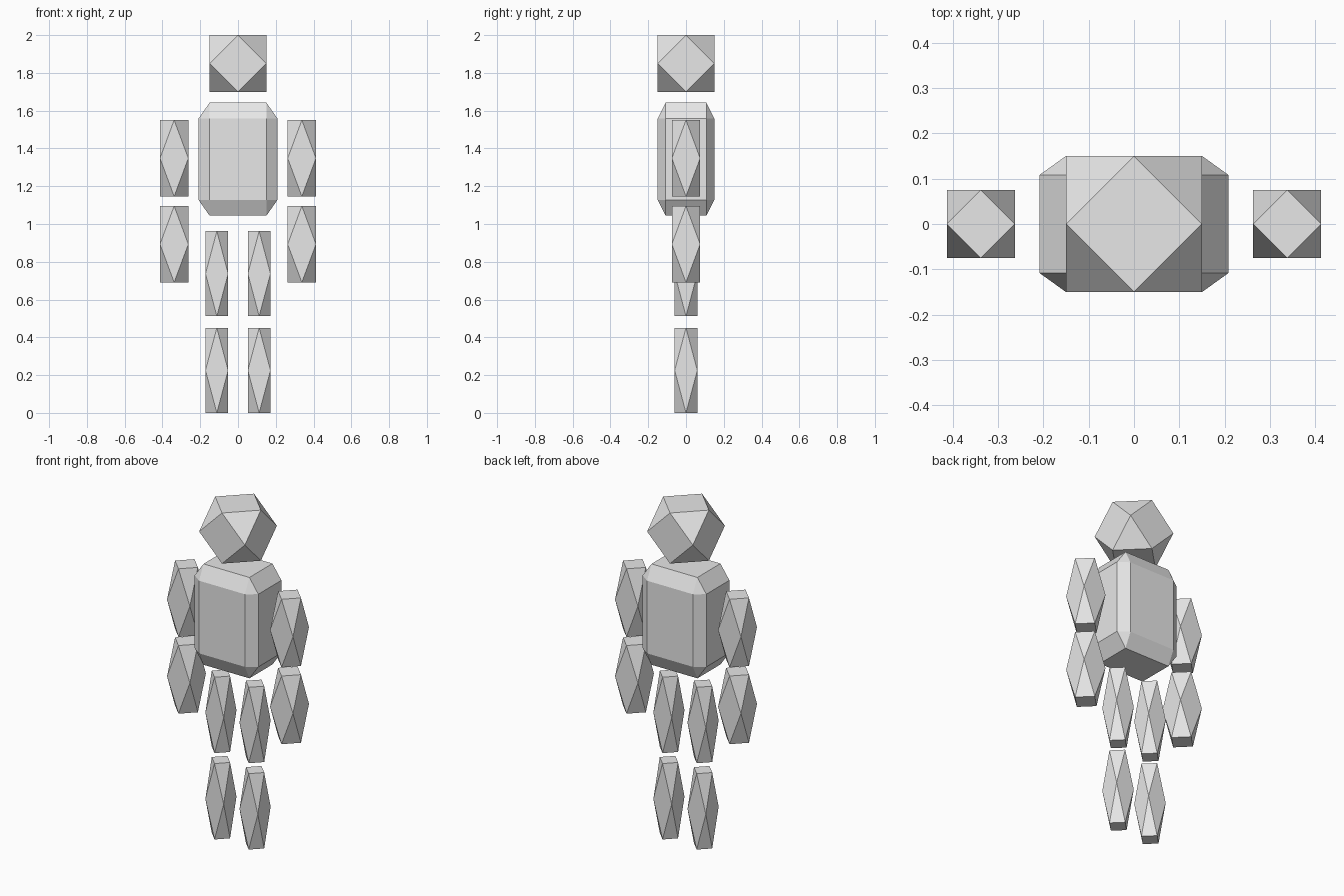
import bpy
import bmesh
import math
from itertools import product

if "Cube" in bpy.data.objects:
    bpy.data.objects.remove(bpy.data.objects["Cube"])

grey = bpy.data.materials.new("light grey")
grey.diffuse_color = (0.8, 0.8, 0.8, 1)
grey.use_nodes = True
grey.node_tree.nodes["Principled BSDF"].inputs["Base Color"].default_value = grey.diffuse_color


def hull_part(name, points, centre, half):
    """Flat-faced convex solid from unit points, scaled to half sizes."""
    bm = bmesh.new()
    for p in sorted(points):
        bm.verts.new([c + a * h for a, c, h in zip(p, centre, half)])
    bmesh.ops.convex_hull(bm, input=bm.verts[:])
    bmesh.ops.dissolve_limit(bm, angle_limit=math.radians(0.5),
                             verts=bm.verts[:], edges=bm.edges[:])
    bmesh.ops.recalc_face_normals(bm, faces=bm.faces[:])
    mesh = bpy.data.meshes.new(name)
    bm.to_mesh(mesh)
    bm.free()
    mesh.materials.append(grey)
    obj = bpy.data.objects.new(name, mesh)
    bpy.context.collection.objects.link(obj)


# Box with corners cut to the edge midpoints, and box with bevelled edges
signs = list(product((-1, 0, 1), repeat=3))
gem = [p for p in signs if sum(map(abs, p)) == 2]
T = 0.72
bevelled = [p for p in product((-1, -T, T, 1), repeat=3)
            if sum(abs(a) == 1 for a in p) == 1]

# Head and torso
hull_part("head", gem, (0, 0, 1.85), (0.15, 0.15, 0.15))
hull_part("torso", bevelled, (0, 0, 1.343), (0.209, 0.15, 0.299))

# Arms and legs, both sides
for side, s in (("left", 1), ("right", -1)):
    for part, z in (("upper_arm", 1.348), ("forearm", 0.893)):
        hull_part(f"{side}_{part}", gem, (s * 0.338, 0, z), (0.075, 0.075, 0.202))
    for part, z in (("thigh", 0.737), ("shin", 0.225)):
        hull_part(f"{side}_{part}", gem, (s * 0.112, 0, z), (0.06, 0.06, 0.225))
